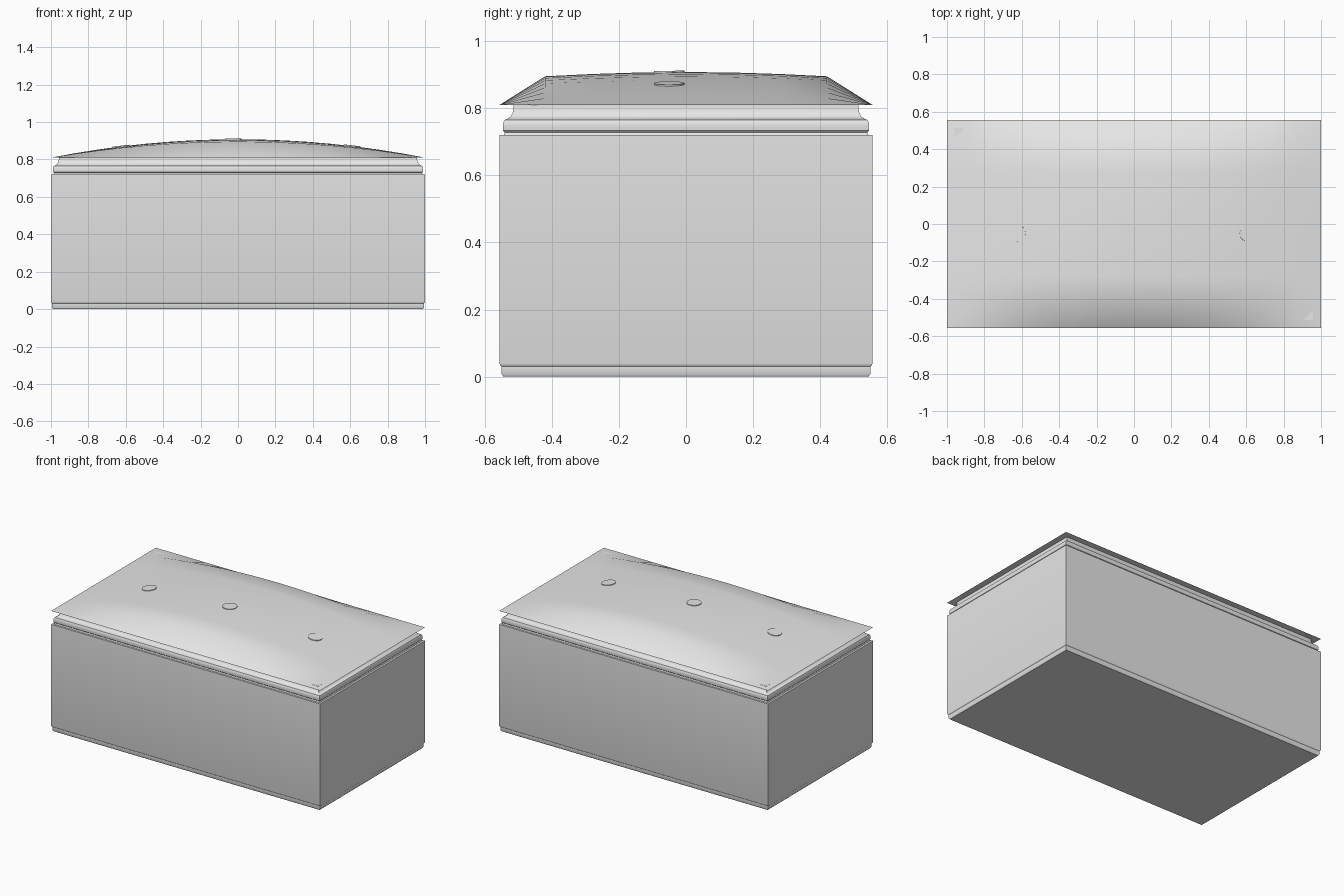
import bpy, bmesh, math
from mathutils import Vector, Matrix

if "Cube" in bpy.data.objects:
    bpy.data.objects.remove(bpy.data.objects["Cube"])

HX, HY = 1.0, 0.556          # half sizes of the box
mat = bpy.data.materials.new("light grey")
mat.diffuse_color = (0.8, 0.8, 0.8, 1)
mat.use_nodes = True
mat.node_tree.nodes["Principled BSDF"].inputs["Base Color"].default_value = mat.diffuse_color


def finish(bm, name, angle=40):
    bmesh.ops.recalc_face_normals(bm, faces=bm.faces)
    me = bpy.data.meshes.new(name)
    bm.to_mesh(me)
    bm.free()
    me.materials.append(mat)
    ob = bpy.data.objects.new(name, me)
    bpy.context.collection.objects.link(ob)
    bpy.ops.object.select_all(action='DESELECT')
    ob.select_set(True)
    bpy.context.view_layer.objects.active = ob
    bpy.ops.object.shade_smooth_by_angle(angle=math.radians(angle))
    return ob


def stacked_box(name, profile):
    """Rectangular rings given as (inset, z), joined and capped."""
    bm = bmesh.new()
    rings = []
    for d, z in profile:
        x, y = HX - d, HY - d
        rings.append([bm.verts.new((sx * x, sy * y, z))
                      for sx, sy in ((-1, -1), (1, -1), (1, 1), (-1, 1))])
    for a, b in zip(rings, rings[1:]):
        for i in range(4):
            j = (i + 1) % 4
            bm.faces.new((a[i], a[j], b[j], b[i]))
    bm.faces.new(rings[0][::-1])
    bm.faces.new(rings[-1])
    return finish(bm, name)


# Box with plinth moulding at the foot
stacked_box("box_body", [(0.012, 0), (0.006, 0.008), (0.006, 0.03),
                         (0.002, 0.034), (0, 0.04), (0, 0.72)])

# Rim moulding: rounded bead, then a hollow neck under the lid
stacked_box("rim_moulding", [(0.012, 0.718), (0.016, 0.728), (0.011, 0.733),
                             (0.010, 0.745), (0.010, 0.755), (0.015, 0.765),
                             (0.023, 0.768), (0.034, 0.776), (0.040, 0.788),
                             (0.042, 0.80), (0.042, 0.811)])

# Domed lid
Z0, RISE = 0.81, 0.098
YS = [(0, 1.0), (0.14, 0.985), (0.28, 0.94), (0.42, 0.87), (HY, 0)]


def lid_height(x, y):
    y = abs(y)
    for (y0, g0), (y1, g1) in zip(YS, YS[1:]):
        if y <= y1 + 1e-6:
            g = g0 + (g1 - g0) * (y - y0) / (y1 - y0)
            break
    return Z0 + RISE * g * (1 - abs(x) ** 2)


bm = bmesh.new()
xs = [i / 8 for i in range(-8, 9)]
ys = [-y for y, g in YS[:0:-1]] + [y for y, g in YS]
grid = [[bm.verts.new((x, y, lid_height(x, y))) for y in ys] for x in xs]
for a, b in zip(grid, grid[1:]):
    for i in range(len(ys) - 1):
        bm.faces.new((a[i], b[i], b[i + 1], a[i + 1]))
# flat underside
loop = ([r[0] for r in grid] + grid[-1][1:] + [r[-1] for r in grid[-2::-1]]
        + grid[0][-2:0:-1])
bm.faces.new(loop[::-1])
finish(bm, "domed_lid", 60)

# Three small flat studs lying on the lid
for i, x in enumerate((-0.625, -0.025, 0.61)):
    y, e = -0.05, 0.04
    n = Vector((lid_height(x - e, y) - lid_height(x + e, y),
                lid_height(x, y - e) - lid_height(x, y + e), 2 * e)).normalized()
    rot = Vector((0, 0, 1)).rotation_difference(n).to_matrix().to_4x4()
    bm = bmesh.new()
    bmesh.ops.create_cone(bm, cap_ends=True, segments=32, radius1=0.045,
                          radius2=0.045, depth=0.008,
                          matrix=Matrix.Translation((x, y, lid_height(x, y))) @ rot)
    finish(bm, "lid_stud_%d" % (i + 1))
